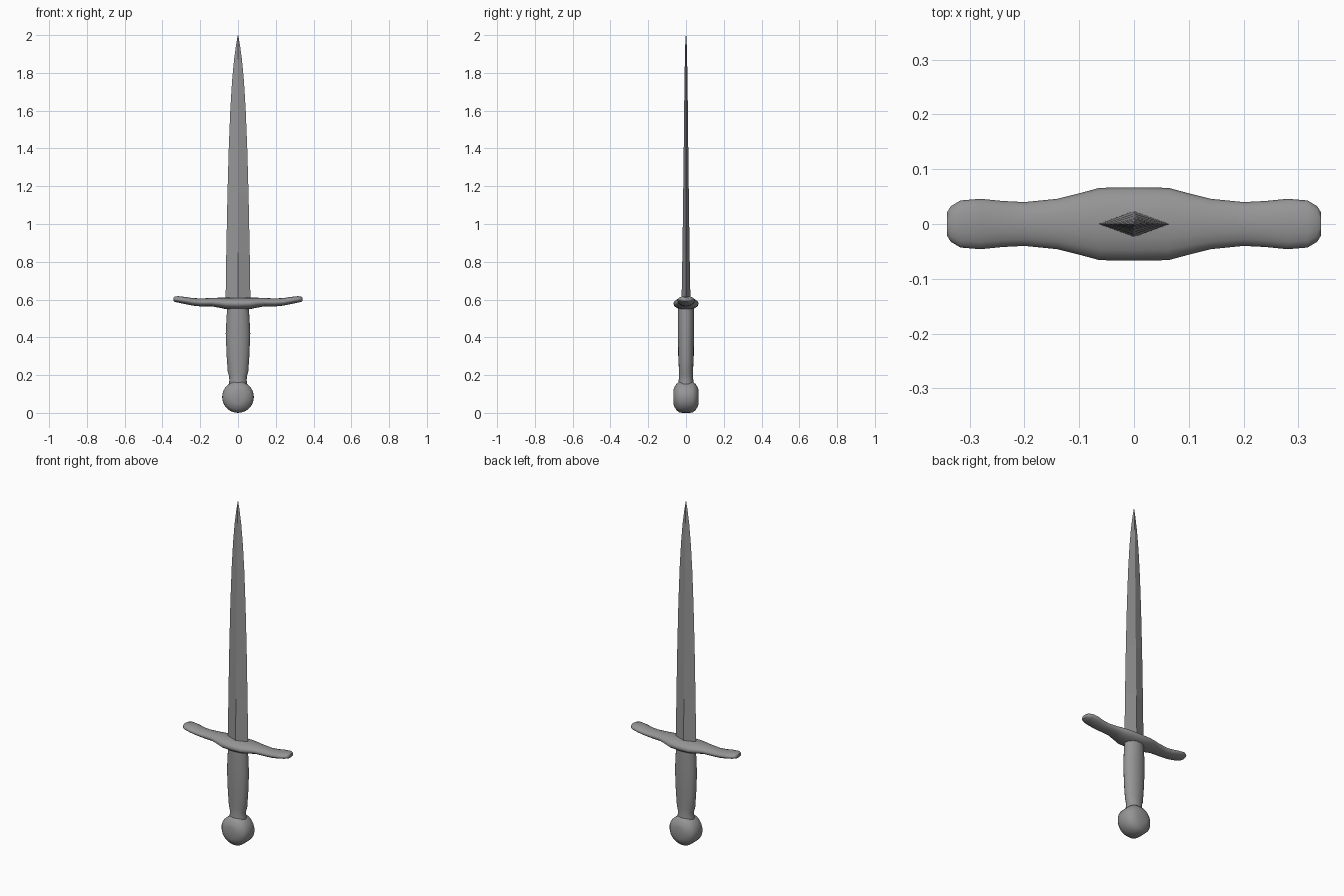
import bpy, bmesh, math
from mathutils import Vector

if "Cube" in bpy.data.objects:
    bpy.data.objects.remove(bpy.data.objects["Cube"], do_unlink=True)

steel = bpy.data.materials.new("grey steel")
steel.use_nodes = True
grey = (0.3, 0.3, 0.3, 1)
steel.diffuse_color = grey
steel.node_tree.nodes["Principled BSDF"].inputs["Base Color"].default_value = grey


def loft(name, rings, place, sides, smooth=None):
    """Skin rings of (position, half a, half b, offset) placed along an axis."""
    bm = bmesh.new()
    loops = []
    for t, a, b, off in rings:
        loops.append([bm.verts.new(place(t, a * math.cos(k * math.tau / sides),
                                         b * math.sin(k * math.tau / sides), off))
                      for k in range(sides)])
    for low, high in zip(loops, loops[1:]):
        for k in range(sides):
            n = (k + 1) % sides
            bm.faces.new((low[k], low[n], high[n], high[k]))
    bm.faces.new(loops[0][::-1])
    bm.faces.new(loops[-1])
    bmesh.ops.recalc_face_normals(bm, faces=bm.faces)
    mesh = bpy.data.meshes.new(name)
    bm.to_mesh(mesh)
    bm.free()
    mesh.materials.append(steel)
    obj = bpy.data.objects.new(name, mesh)
    bpy.context.collection.objects.link(obj)
    if smooth:
        bpy.ops.object.select_all(action="DESELECT")
        obj.select_set(True)
        bpy.context.view_layer.objects.active = obj
        bpy.ops.object.shade_smooth_by_angle(angle=math.radians(smooth))
    return obj


def along_z(t, a, b, off):
    return Vector((a, b + off, t))


def along_x(t, a, b, off):
    return Vector((t, a, b + off))


def along_y(t, a, b, off):
    return Vector((a, t, b + off))


# Diamond-section blade tapering to a point
blade = [(0.57, 0.066, 0.024), (0.85, 0.062, 0.019), (1.15, 0.056, 0.015),
         (1.4, 0.049, 0.012), (1.6, 0.041, 0.010), (1.75, 0.032, 0.008),
         (1.87, 0.021, 0.006), (1.95, 0.010, 0.004), (2.0, 0.001, 0.001)]
loft("blade", [(z, a, b, 0) for z, a, b in blade], along_z, 4)

# Crossguard, mirrored about the middle: x, half depth, bottom, top
half = [(0.0, 0.067, 0.545, 0.611), (0.063, 0.066, 0.549, 0.61),
        (0.10, 0.056, 0.557, 0.61), (0.14, 0.046, 0.564, 0.608),
        (0.20, 0.040, 0.564, 0.606), (0.24, 0.042, 0.568, 0.608),
        (0.28, 0.046, 0.576, 0.614), (0.317, 0.043, 0.584, 0.618),
        (0.335, 0.032, 0.588, 0.615), (0.341, 0.022, 0.592, 0.611)]
full = [(-x, d, lo, hi) for x, d, lo, hi in half[:0:-1]] + half
loft("crossguard", [(x, d, (hi - lo) / 2, (hi + lo) / 2) for x, d, lo, hi in full],
     along_x, 16, 50)

# Oval grip with a slight swell
grip = [(0.14, 0.05, 0.042), (0.17, 0.046, 0.039), (0.195, 0.047, 0.037),
        (0.215, 0.054, 0.037), (0.30, 0.060, 0.041), (0.42, 0.065, 0.043),
        (0.50, 0.061, 0.043), (0.575, 0.056, 0.042)]
loft("grip", [(z, a, b, 0) for z, a, b in grip], along_z, 20, 50)

# Round pommel, a thick disc facing front and back
disc = [(0.0, 0.084), (0.034, 0.083), (0.052, 0.068), (0.062, 0.050), (0.067, 0.036)]
disc = [(-y, r) for y, r in disc[:0:-1]] + disc
loft("pommel", [(y, r, r, 0.084) for y, r in disc], along_y, 28, 50)
